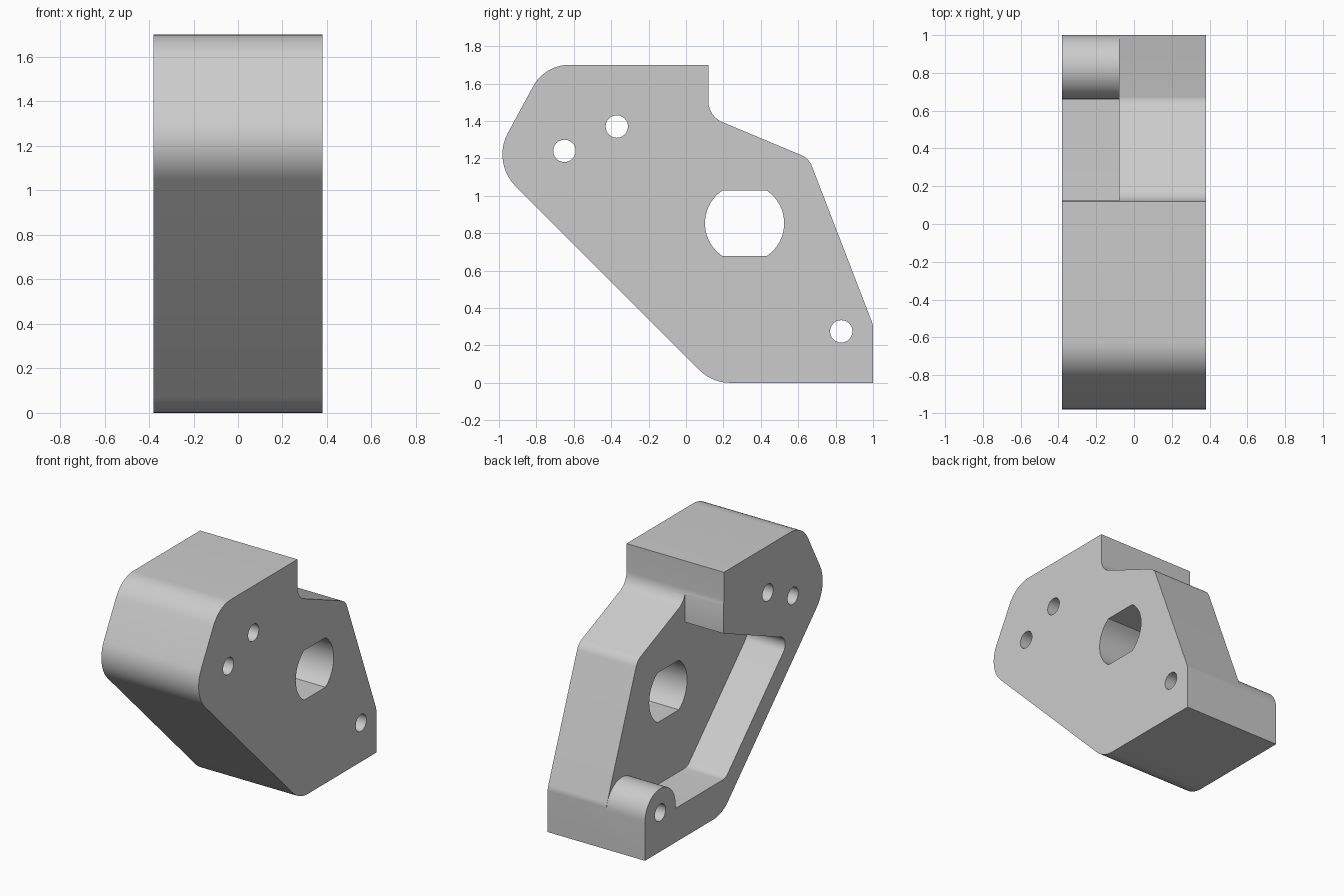
import bpy, bmesh, math
from mathutils import Vector

cube = bpy.data.objects.get("Cube")
if cube:
    bpy.data.objects.remove(cube, do_unlink=True)

grey = bpy.data.materials.new("plain grey")
grey.use_nodes = True
grey.diffuse_color = (0.6, 0.6, 0.6, 1)
grey.node_tree.nodes["Principled BSDF"].inputs["Base Color"].default_value = (0.6, 0.6, 0.6, 1)


def rounded(corners, steps=10):
    """Closed (y, z) outline from corners (y, z, fillet radius)."""
    out = []
    for i, (y, z, r) in enumerate(corners):
        p = Vector((y, z))
        if r == 0:
            out.append(p)
            continue
        a = (Vector(corners[i - 1][:2]) - p).normalized()
        b = (Vector(corners[(i + 1) % len(corners)][:2]) - p).normalized()
        half = a.angle(b) / 2
        centre = p + (a + b).normalized() * (r / math.sin(half))
        start = p + a * (r / math.tan(half)) - centre
        end = p + b * (r / math.tan(half)) - centre
        turn = math.pi - 2 * half
        for k in range(steps + 1):
            t = k / steps
            out.append(centre + (start * math.sin((1 - t) * turn)
                                 + end * math.sin(t * turn)) / math.sin(turn))
    return out


def arc(y, z, r, start, end, steps):
    """Points on a circle between two angles in degrees."""
    angles = [math.radians(start + (end - start) * k / steps) for k in range(steps + 1)]
    return [Vector((y + r * math.cos(a), z + r * math.sin(a))) for a in angles]


def prism(name, outline, x0, x1):
    """Extrude a (y, z) outline along x."""
    bm = bmesh.new()
    face = bm.faces.new([bm.verts.new((x0, p.x, p.y)) for p in outline])
    made = bmesh.ops.extrude_face_region(bm, geom=[face])["geom"]
    verts = [v for v in made if isinstance(v, bmesh.types.BMVert)]
    bmesh.ops.translate(bm, verts=verts, vec=(x1 - x0, 0, 0))
    bmesh.ops.recalc_face_normals(bm, faces=bm.faces)
    mesh = bpy.data.meshes.new(name)
    bm.to_mesh(mesh)
    bm.free()
    mesh.materials.append(grey)
    obj = bpy.data.objects.new(name, mesh)
    bpy.context.collection.objects.link(obj)
    return obj


# Solid bracket body
body = prism("bracket_body", rounded([
    (1, 0, 0), (1, 0.31, 0.1), (0.657, 1.2, 0.1), (0.12, 1.425, 0.12),
    (0.12, 1.7, 0), (-0.755, 1.7, 0.22), (-1.038, 1.178, 0.24), (0.14, 0, 0.23),
]), -0.38, 0.38)

# Open pocket, leaving the upper block, diagonal rim, base and round lug
pocket = rounded([
    (0.125, 1.27, 0), (-0.617, 0.957, 0.07), (0.1, 0.24, 0.08), (0.66, 0.24, 0),
], 8)
pocket += arc(0.83, 0.275, 0.17, 180, 0, 24)
pocket += [Vector(p) for p in ((1.2, 0.275), (1.2, 2), (0.125, 2))]
cutters = [prism("pocket_cutter", pocket, -0.6, -0.08)]

# Bolt holes
for y, z in ((-0.65, 1.24), (-0.37, 1.37), (0.83, 0.275)):
    cutters.append(prism("bolt_hole_cutter", arc(y, z, 0.06, 0, 345, 23), -0.6, 0.6))

# Shaft hole with flat top and bottom
flat = math.degrees(math.asin(0.175 / 0.212))
cutters.append(prism("shaft_hole_cutter",
                     arc(0.313, 0.853, 0.212, -flat, flat, 12)
                     + arc(0.313, 0.853, 0.212, 180 - flat, 180 + flat, 12), -0.6, 0.6))

bpy.ops.object.select_all(action="DESELECT")
body.select_set(True)
bpy.context.view_layer.objects.active = body
for cutter in cutters:
    cutter.hide_render = True
    mod = body.modifiers.new("cut", "BOOLEAN")
    mod.operation = "DIFFERENCE"
    mod.solver = "EXACT"
    mod.object = cutter
    bpy.ops.object.modifier_apply(modifier=mod.name)
    bpy.data.objects.remove(cutter, do_unlink=True)

bpy.ops.object.shade_smooth_by_angle(angle=math.radians(25))
